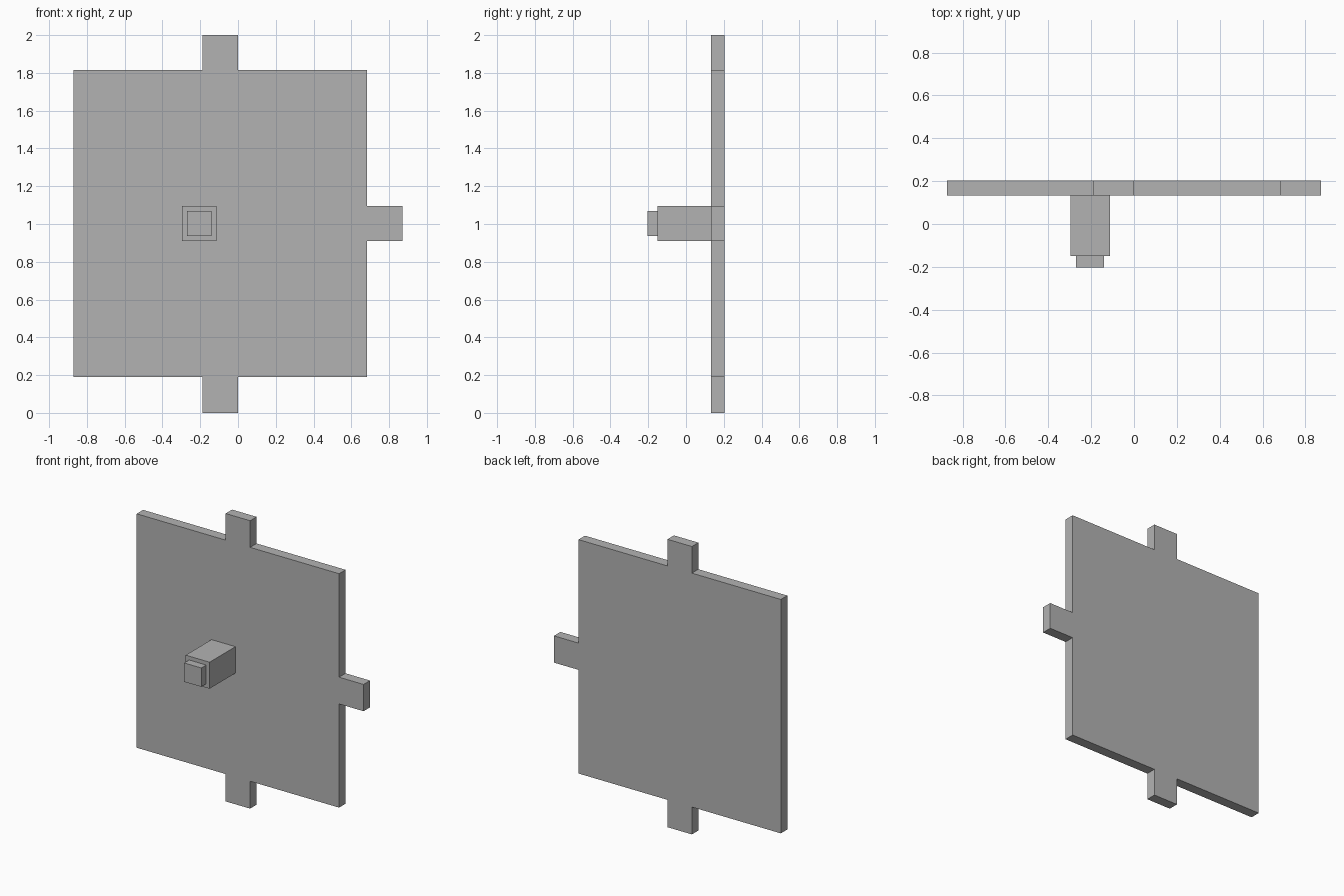
import bpy
import bmesh
from mathutils import Vector

cube = bpy.data.objects.get("Cube")
if cube:
    bpy.data.objects.remove(cube, do_unlink=True)

grey = bpy.data.materials.new("plain_grey")
grey.use_nodes = True
colour = (0.45, 0.45, 0.45, 1)
grey.diffuse_color = colour
grey.node_tree.nodes["Principled BSDF"].inputs["Base Color"].default_value = colour


def slab(name, outline, front, back):
    """Extrude an (x, z) outline from front to back along y."""
    bm = bmesh.new()
    face = bm.faces.new([bm.verts.new((x, front, z)) for x, z in outline])
    extruded = bmesh.ops.extrude_face_region(bm, geom=[face], use_keep_orig=True)
    moved = [v for v in extruded["geom"] if isinstance(v, bmesh.types.BMVert)]
    bmesh.ops.translate(bm, verts=moved, vec=Vector((0, back - front, 0)))
    bmesh.ops.recalc_face_normals(bm, faces=bm.faces)
    mesh = bpy.data.meshes.new(name)
    bm.to_mesh(mesh)
    bm.free()
    mesh.materials.append(grey)
    obj = bpy.data.objects.new(name, mesh)
    bpy.context.collection.objects.link(obj)
    return obj


def square(cx, cz, size):
    h = size / 2
    return [(cx - h, cz - h), (cx + h, cz - h), (cx + h, cz + h), (cx - h, cz + h)]


# Panel extents and the tab positions along its edges
left, right, tip = -0.872, 0.684, 0.872
low, high, top = 0.19, 1.815, 2.0
tab_a, tab_b = -0.188, 0.0
side_a, side_b = 0.91, 1.096
face_y, back_y = 0.133, 0.204

# Flat panel with tabs on the bottom, side and top
slab("panel", [
    (left, low), (tab_a, low), (tab_a, 0), (tab_b, 0), (tab_b, low), (right, low),
    (right, side_a), (tip, side_a), (tip, side_b), (right, side_b),
    (right, high), (tab_b, high), (tab_b, top), (tab_a, top), (tab_a, high), (left, high),
], face_y, back_y)

# Stepped square handle on the front
handle_x, handle_z, step_y = -0.205, 1.003, -0.15
slab("handle_stem", square(handle_x, handle_z, 0.184), step_y, face_y)
slab("handle_tip", square(handle_x, handle_z, 0.131), -back_y, step_y)
